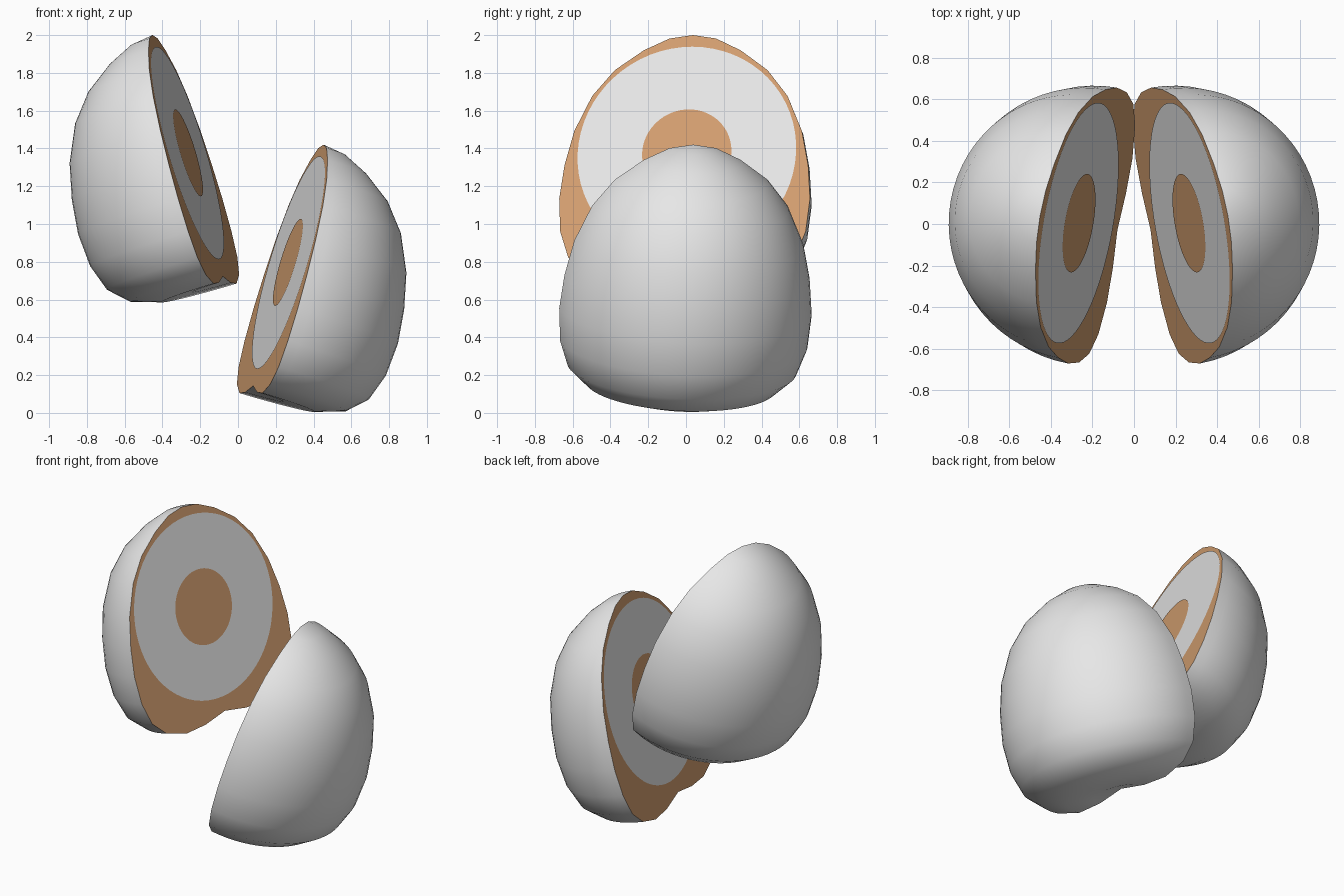
import bpy, bmesh, math
from mathutils import Matrix, Vector

if "Cube" in bpy.data.objects:
    bpy.data.objects.remove(bpy.data.objects["Cube"])


def material(name, color):
    m = bpy.data.materials.new(name)
    m.diffuse_color = (*color, 1)
    m.use_nodes = True
    m.node_tree.nodes["Principled BSDF"].inputs["Base Color"].default_value = m.diffuse_color
    return m


GREY = material("pale grey", (0.8, 0.8, 0.8))
BROWN = material("warm brown", (0.65, 0.344, 0.16))

# radius and height of the dome outline, from the crown to the dimpled base
PROFILE = [(0, 0.652), (0.125, 0.633), (0.26, 0.568), (0.41, 0.459), (0.525, 0.316),
           (0.612, 0.122), (0.655, -0.068), (0.674, -0.251), (0.66, -0.432),
           (0.61, -0.575), (0.51, -0.67), (0.35, -0.72), (0.18, -0.715), (0, -0.68)]
SEGMENTS = 32


def finish(name, bm, mat, side, z):
    """Tilt the part into place, mirror it for the right side and link it."""
    place = (Matrix.Translation((-0.27, 0.005, z))
             @ Matrix.Rotation(math.radians(-10), 4, 'Z')
             @ Matrix.Rotation(math.radians(-16.5), 4, 'Y'))
    bm.transform(place)
    if side > 0:
        bm.transform(Matrix.Diagonal((-1, 1, 1, 1)))
        bmesh.ops.reverse_faces(bm, faces=bm.faces)
    me = bpy.data.meshes.new(name)
    bm.to_mesh(me)
    bm.free()
    me.materials.append(mat)
    ob = bpy.data.objects.new(name, me)
    bpy.context.collection.objects.link(ob)
    return ob


def half_shell(name, side, z):
    """Half turn of the outline, open along the cut."""
    bm = bmesh.new()
    verts = [bm.verts.new((0, r, h)) for r, h in PROFILE]
    edges = [bm.edges.new(p) for p in zip(verts, verts[1:])]
    bmesh.ops.spin(bm, geom=verts + edges, cent=(0, 0, 0), axis=(0, 0, 1),
                   angle=math.pi, steps=SEGMENTS)
    bmesh.ops.remove_doubles(bm, verts=bm.verts, dist=1e-4)
    bm.normal_update()
    for f in bm.faces:  # outward from the middle
        if f.normal.dot(f.calc_center_median()) < 0:
            f.normal_flip()
    ob = finish(name, bm, GREY, side, z)
    for p in ob.data.polygons:
        p.use_smooth = True


def flat_face(name, points, mat, side, z, offset=0.0):
    """Flat polygon on the cut plane."""
    bm = bmesh.new()
    f = bm.faces.new([bm.verts.new((offset, y, h)) for y, h in points])
    f.normal_update()
    if f.normal.x < 0:
        f.normal_flip()
    bmesh.ops.triangulate(bm, faces=bm.faces)
    finish(name, bm, mat, side, z)


def circle(r, n=64):
    return [(r * math.cos(2 * math.pi * i / n), r * math.sin(2 * math.pi * i / n))
            for i in range(n)]


outline = PROFILE + [(-r, h) for r, h in PROFILE[-2:0:-1]]

for label, side, z in (("left", -1, 1.375), ("right", 1, 0.795)):
    half_shell(label + "_half_shell", side, z)
    flat_face(label + "_cut_rim", outline, BROWN, side, z)
    flat_face(label + "_cut_flesh", circle(0.587), GREY, side, z, 0.003)
    flat_face(label + "_cut_core", circle(0.24), BROWN, side, z, 0.006)
